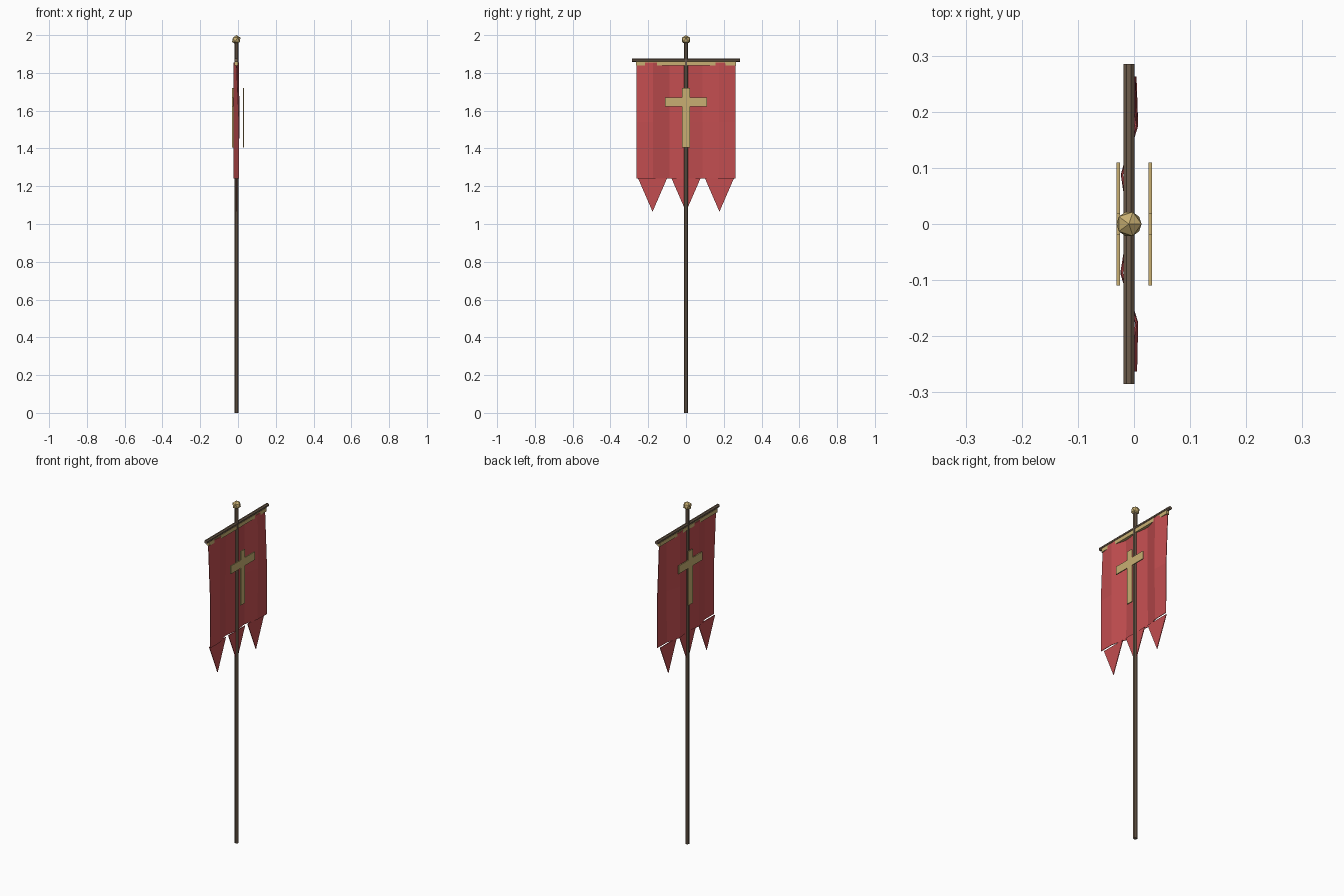
import bpy, bmesh, math
from mathutils import Matrix, Vector

if "Cube" in bpy.data.objects:
    bpy.data.objects.remove(bpy.data.objects["Cube"])

AXIS = -0.009  # x of the pole


def material(name, rgb):
    m = bpy.data.materials.new(name)
    m.use_nodes = True
    m.diffuse_color = (*rgb, 1)
    m.node_tree.nodes["Principled BSDF"].inputs["Base Color"].default_value = (*rgb, 1)
    return m


wood = material("dark wood", (0.15, 0.105, 0.07))
gold = material("pale gold", (0.58, 0.43, 0.17))
red = material("red cloth", (0.54, 0.075, 0.08))


def finish(name, bm, mat):
    bmesh.ops.recalc_face_normals(bm, faces=bm.faces)
    mesh = bpy.data.meshes.new(name)
    bm.to_mesh(mesh)
    bm.free()
    mesh.materials.append(mat)
    obj = bpy.data.objects.new(name, mesh)
    bpy.context.collection.objects.link(obj)
    return obj


def rod(name, radius, length, centre, turn, mat):
    bm = bmesh.new()
    bmesh.ops.create_cone(bm, cap_ends=True, segments=8, radius1=radius, radius2=radius,
                          depth=length, matrix=Matrix.Translation(centre) @ turn)
    return finish(name, bm, mat)


def box(bm, centre, size):
    bmesh.ops.create_cube(bm, size=1, matrix=Matrix.Translation(centre) @ Matrix.Diagonal((*size, 1)))


def plate(name, outline, x, thickness, mat):
    # Extrude a (y, z) outline along x
    bm = bmesh.new()
    face = bm.faces.new([bm.verts.new((x - thickness / 2, y, z)) for y, z in outline])
    new = bmesh.ops.extrude_face_region(bm, geom=[face])["geom"]
    bmesh.ops.translate(bm, vec=(thickness, 0, 0),
                        verts=[v for v in new if isinstance(v, bmesh.types.BMVert)])
    return finish(name, bm, mat)


# Pole, crossbar and finial
flat = Matrix.Rotation(math.pi / 8, 4, "Z")
rod("pole", 0.0115, 1.96, (AXIS, 0, 0.98), flat, wood)
rod("crossbar", 0.0105, 0.57, (AXIS, 0, 1.867), Matrix.Rotation(math.pi / 2, 4, "X") @ flat, wood)
bm = bmesh.new()
bmesh.ops.create_icosphere(bm, subdivisions=1, radius=0.025,
                           matrix=Matrix.Translation((AXIS, 0, 1.975)))
finish("finial", bm, gold)

# Gold trim under the crossbar
bm = bmesh.new()
box(bm, (AXIS, 0, 1.849), (0.017, 0.53, 0.022))
finish("top_trim", bm, gold)

# Rippled cloth: x offsets of each row from the top down
ripples = [
    (0.000, 0.013, -0.012, 0, -0.012, 0.012, -0.002),
    (0.013, 0.015, -0.014, 0, -0.012, 0.015, 0.010),
    (0.012, 0.012, -0.013, 0, -0.013, 0.010, 0.012),
]
bm = bmesh.new()
rows = []
for z, offsets in zip((1.855, 1.54, 1.24), ripples):
    rows.append([bm.verts.new((AXIS + dx, (i - 3) * 0.0877, z)) for i, dx in enumerate(offsets)])
for upper, lower in zip(rows, rows[1:]):
    for i in range(6):
        bm.faces.new((upper[i], upper[i + 1], lower[i + 1], lower[i]))
cloth = finish("cloth", bm, red)
solid = cloth.modifiers.new("thickness", "SOLIDIFY")
solid.thickness = 0.003
solid.offset = 0

# Three pointed tails
for side, y in (("right", -0.177), ("middle", 0), ("left", 0.177)):
    plate(side + "_tail", [(y - 0.076, 1.24), (y + 0.076, 1.24), (y, 1.065)], AXIS, 0.004, red)

# A cross on each face of the cloth
w, arm = 0.02, 0.11
half = [(w, 1.405), (w, 1.623), (arm, 1.623), (arm, 1.67), (w, 1.67), (w, 1.72)]
outline = half + [(-y, z) for y, z in reversed(half)]
for side, x in (("left", 0.029), ("right", -0.028)):
    plate(side + "_cross", outline, x, 0.006, gold)
